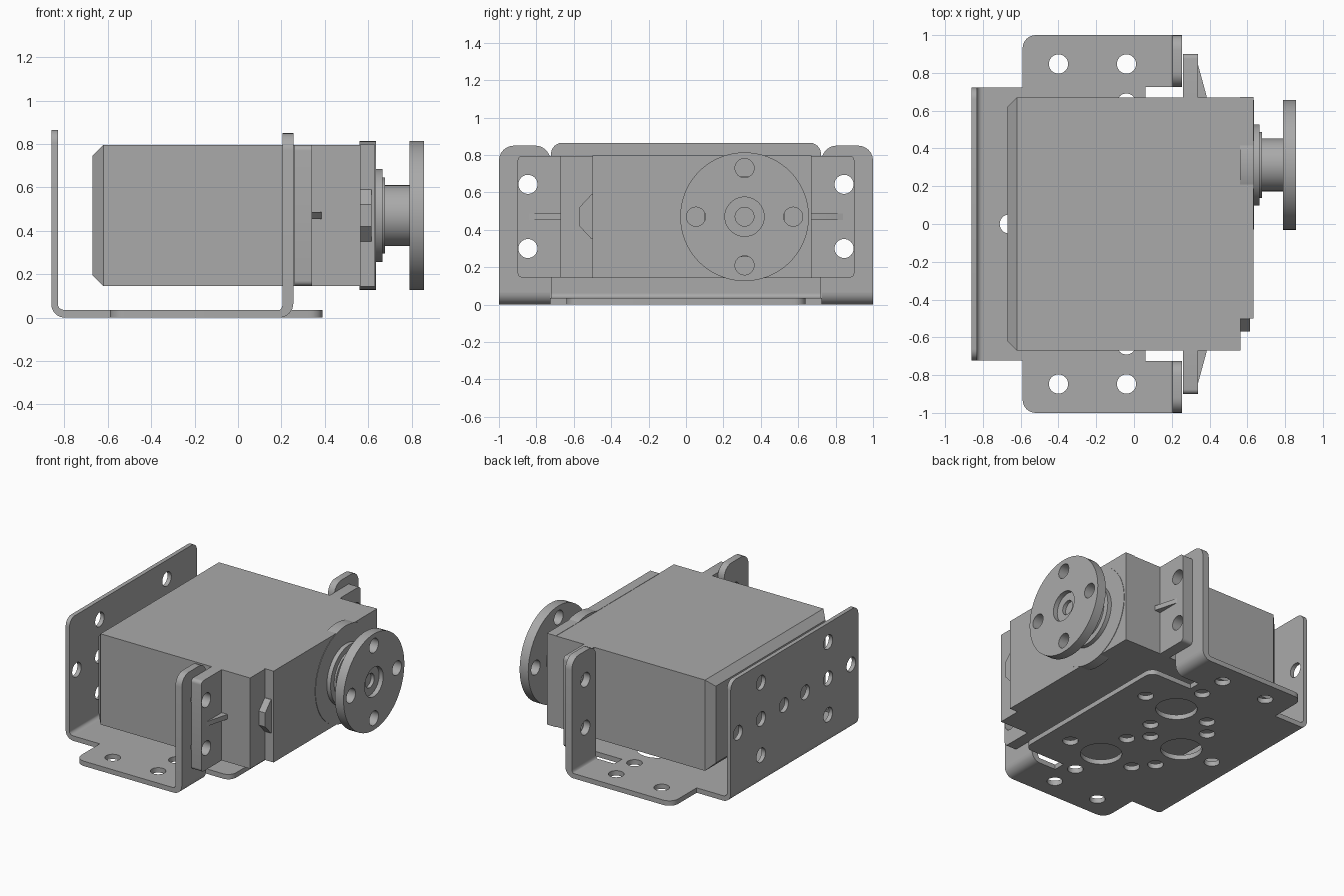
import bpy, bmesh, math
from mathutils import Matrix, Vector

if "Cube" in bpy.data.objects:
    bpy.data.objects.remove(bpy.data.objects["Cube"])

grey = bpy.data.materials.new("plain_grey")
grey.diffuse_color = (0.40, 0.40, 0.40, 1)
grey.use_nodes = True
grey.node_tree.nodes["Principled BSDF"].inputs["Base Color"].default_value = grey.diffuse_color
SHAFT_Y, SHAFT_Z = 0.313, 0.47
TO_YZ = Matrix(((0, 0, 1, 0), (1, 0, 0, 0), (0, 1, 0, 0), (0, 0, 0, 1)))


def finish(name, bm):
    bmesh.ops.remove_doubles(bm, verts=bm.verts[:], dist=0.0002)
    bmesh.ops.recalc_face_normals(bm, faces=bm.faces[:])
    me = bpy.data.meshes.new(name)
    bm.to_mesh(me)
    bm.free()
    me.materials.append(grey)
    ob = bpy.data.objects.new(name, me)
    bpy.context.collection.objects.link(ob)
    bpy.ops.object.select_all(action='DESELECT')
    bpy.context.view_layer.objects.active = ob
    ob.select_set(True)
    bpy.ops.object.shade_smooth_by_angle(angle=math.radians(30))
    return ob


def circle(a, b, r, n=32):
    return [(a + r * math.cos(2 * math.pi * i / n), b + r * math.sin(2 * math.pi * i / n)) for i in range(n)]


def rounded(corners, n=6):
    """Outline from (a, b, radius) corners, rounding those with a radius."""
    out = []
    for i, (a, b, r) in enumerate(corners):
        p = Vector((a, b))
        if r == 0:
            out.append((a, b))
            continue
        u = (Vector(corners[i - 1][:2]) - p).normalized()
        v = (Vector(corners[(i + 1) % len(corners)][:2]) - p).normalized()
        for k in range(n + 1):
            t = k / n * math.pi / 2
            q = p + r * (u * (1 - math.sin(t)) + v * (1 - math.cos(t)))
            out.append((q.x, q.y))
    return out


def plate(name, outline, holes, lo, hi, upright=False):
    """Flat plate with through holes, lying in xy or standing in yz."""
    cu = bpy.data.curves.new(name, 'CURVE')
    cu.dimensions, cu.fill_mode, cu.extrude = '2D', 'BOTH', (hi - lo) / 2
    for loop in [outline] + holes:
        sp = cu.splines.new('POLY')
        sp.points.add(len(loop) - 1)
        for pt, (a, b) in zip(sp.points, loop):
            pt.co = (a, b, 0, 1)
        sp.use_cyclic_u = True
    tmp = bpy.data.objects.new(name + "_curve", cu)
    bpy.context.collection.objects.link(tmp)
    me = bpy.data.meshes.new_from_object(tmp.evaluated_get(bpy.context.evaluated_depsgraph_get()))
    bm = bmesh.new()
    bm.from_mesh(me)
    bpy.data.objects.remove(tmp)
    bpy.data.curves.remove(cu)
    bpy.data.meshes.remove(me)
    bm.transform((TO_YZ if upright else Matrix()) @ Matrix.Translation((0, 0, (lo + hi) / 2)))
    return finish(name, bm)


def prism(name, pts, axis, lo, hi):
    """Extrude an outline: axis 'y' takes (x, z) points, axis 'z' takes (x, y)."""
    bm = bmesh.new()
    vs = [bm.verts.new((a, lo, b) if axis == 'y' else (a, b, lo)) for a, b in pts]
    f = bm.faces.new(vs)
    ext = bmesh.ops.extrude_face_region(bm, geom=[f])['geom']
    off = (0, hi - lo, 0) if axis == 'y' else (0, 0, hi - lo)
    bmesh.ops.translate(bm, vec=off, verts=[v for v in ext if isinstance(v, bmesh.types.BMVert)])
    return finish(name, bm)


def box(name, x, y, z, chamfer=0):
    bm = bmesh.new()
    bmesh.ops.create_cube(bm, size=1)
    for v in bm.verts:
        v.co = [(s[0] + s[1]) / 2 + c * (s[1] - s[0]) for c, s in zip(v.co, (x, y, z))]
    if chamfer:
        back = [e for e in bm.edges if all(v.co.x < x[0] + 0.001 for v in e.verts)]
        bmesh.ops.bevel(bm, geom=back, offset=chamfer, segments=1, affect='EDGES')
    return finish(name, bm)


def lathe(name, profile, n=64):
    """Turn (x, radius) points around the shaft axis."""
    bm = bmesh.new()
    vs = [bm.verts.new((x, r, 0)) for x, r in profile]
    es = [bm.edges.new(p) for p in zip(vs, vs[1:])]
    bmesh.ops.spin(bm, geom=vs + es, cent=(0, 0, 0), axis=(1, 0, 0), angle=2 * math.pi, steps=n)
    bm.transform(Matrix.Translation((0, SHAFT_Y, SHAFT_Z)))
    return finish(name, bm)


def bend(cx, cz, outer, inner, side):
    """Quarter-ring section of a folded sheet."""
    ts = [i / 8 * math.pi / 2 for i in range(9)]
    arc = lambda rx, rz: [(cx + side * rx * math.sin(t), cz - rz * math.cos(t)) for t in ts]
    return arc(*outer) + arc(*inner)[::-1]


R = 0.051
RING = [(0.26, 0), (-0.26, 0), (0, 0.26), (0, -0.26)]

# Bracket base with its hole patterns
half = [(-0.80, -0.722, 0), (-0.59, -0.722, 0), (-0.59, -1, 0.07), (0.19, -1, 0), (0.19, -0.725, 0),
        (0.06, -0.725, 0), (0.06, -0.64, 0), (0.39, -0.64, 0.06)]
base = rounded(half + [(x, -y, r) for x, y, r in half[::-1]])
holes = [circle(x, y, R) for x in (-0.4, -0.04) for y in (-0.847, 0.847)]
for cx, cy in ((-0.04, 0.38), (-0.04, -0.38), (-0.4, 0)):
    holes.append(circle(cx, cy, 0.135, 48))
    holes += [circle(cx + a, cy + b, R) for a, b in RING]
plate("bracket_base", base, holes, 0, 0.035)

# Bracket rear wall
wall = rounded([(-0.722, 0.06, 0), (0.722, 0.06, 0), (0.722, 0.865, 0.06), (-0.722, 0.865, 0.06)])
holes = []
for cy in (-0.38, 0.38):
    holes += [circle(cy + a, 0.47 + b, R) for a, b in RING + [(0, 0)]]
plate("bracket_rear_wall", wall, holes, -0.86, -0.83, True)
prism("bracket_rear_bend", bend(-0.80, 0.06, (0.06, 0.06), (0.03, 0.025), -1), 'y', -0.722, 0.722)

# Motor case
box("motor_case", (-0.67, 0.565), (-0.67, 0.67), (0.145, 0.795), 0.05)

# Parts repeated on both sides
for s, side in ((-1, "left"), (1, "right")):
    bolt = [circle(s * 0.845, z, R) for z in (0.30, 0.643)]
    tab = rounded([(s * 0.725, 0.065, 0), (s * 1, 0.065, 0), (s * 1, 0.85, 0.08), (s * 0.725, 0.85, 0.08)])
    plate(side + "_bracket_tab", tab, bolt, 0.205, 0.255, True)
    prism(side + "_tab_bend", bend(0.19, 0.065, (0.065, 0.065), (0.015, 0.03), 1), 'y',
          *sorted((s * 0.725, s * 1)))
    ear = rounded([(s * 0.66, 0.145, 0), (s * 0.9, 0.145, 0.025), (s * 0.9, 0.795, 0.025), (s * 0.66, 0.795, 0)])
    plate(side + "_motor_ear", ear, bolt, 0.26, 0.34, True)
    prism(side + "_ear_rib", [(0.335, s * 0.66), (0.385, s * 0.66), (0.385, s * 0.675), (0.34, s * 0.84),
                              (0.335, s * 0.84)], 'z', 0.453, 0.487)

# Front cover, round gear housing and cable bump
box("front_cover", (0.56, 0.632), (-0.5, 0.672), (0.143, 0.797))
lathe("gear_housing", [(0.56, 0), (0.56, 0.343), (0.635, 0.343), (0.635, 0)])
bump = [(-0.49, 0.35), (-0.505, 0.35), (-0.57, 0.42), (-0.57, 0.52), (-0.505, 0.59), (-0.49, 0.59)]
plate("cable_bump", bump, [], 0.56, 0.615, True)

# Shaft collar, neck and horn
lathe("shaft_collar", [(0.63, 0), (0.63, 0.215), (0.665, 0.215), (0.665, 0.175), (0.678, 0.175), (0.678, 0)])
lathe("horn_neck", [(0.67, 0), (0.67, 0.14), (0.80, 0.14), (0.825, 0.106), (0.825, 0.05), (0.80, 0.05), (0.80, 0)])
horn_holes = [circle(SHAFT_Y + a, SHAFT_Z + b, R) for a, b in RING]
plate("horn_disc", circle(SHAFT_Y, SHAFT_Z, 0.344, 72),
      horn_holes + [circle(SHAFT_Y, SHAFT_Z, 0.105, 48)], 0.79, 0.858, True)
